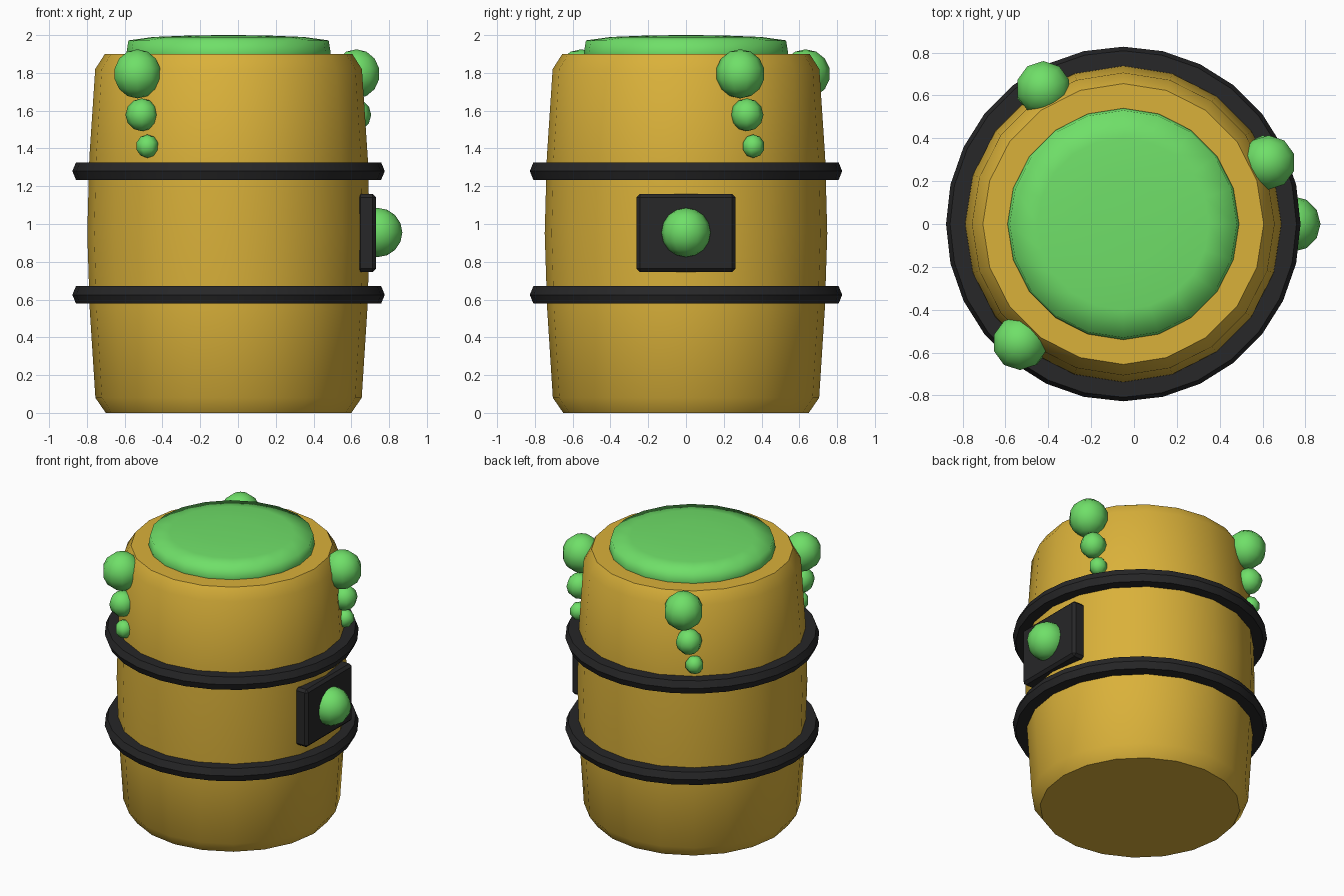
import bpy, bmesh, math

if "Cube" in bpy.data.objects:
    bpy.data.objects.remove(bpy.data.objects["Cube"])

CX = -0.05  # barrel axis sits slightly left of the origin


def material(name, rgb):
    m = bpy.data.materials.new(name)
    m.diffuse_color = (*rgb, 1)
    m.use_nodes = True
    m.node_tree.nodes["Principled BSDF"].inputs["Base Color"].default_value = m.diffuse_color
    return m


GOLD = material("golden_wood", (0.70, 0.44, 0.042))
BLACK = material("black_iron", (0.020, 0.020, 0.021))
GREEN = material("slime_green", (0.16, 0.74, 0.14))


def finish(name, bm, mat, angle=None):
    bmesh.ops.recalc_face_normals(bm, faces=bm.faces)
    me = bpy.data.meshes.new(name)
    bm.to_mesh(me)
    bm.free()
    me.materials.append(mat)
    ob = bpy.data.objects.new(name, me)
    bpy.context.collection.objects.link(ob)
    bpy.ops.object.select_all(action='DESELECT')
    ob.select_set(True)
    bpy.context.view_layer.objects.active = ob
    if angle is None:
        bpy.ops.object.shade_smooth()
    else:
        bpy.ops.object.shade_smooth_by_angle(angle=math.radians(angle))
    return ob


def lathe(name, profile, sides, mat, angle=None, closed=False):
    """Turn (radius, z) points round the barrel axis; ends capped or looped."""
    bm = bmesh.new()
    rings = []
    for r, z in profile:
        rings.append([bm.verts.new((CX + r * math.cos(math.tau * i / sides),
                                    r * math.sin(math.tau * i / sides), z))
                      for i in range(sides)])
    pairs = list(zip(rings, rings[1:]))
    if closed:
        pairs.append((rings[-1], rings[0]))
    for a, b in pairs:
        for i in range(sides):
            j = (i + 1) % sides
            bm.faces.new((a[i], a[j], b[j], b[i]))
    if not closed:
        bm.faces.new(rings[0])
        bm.faces.new(rings[-1])
    return finish(name, bm, mat, angle)


def blob(name, loc, r, u, v):
    bm = bmesh.new()
    bmesh.ops.create_uvsphere(bm, u_segments=u, v_segments=v, radius=r)
    bmesh.ops.translate(bm, verts=bm.verts, vec=loc)
    return finish(name, bm, GREEN, 50)


# Barrel body with bulging sides and chamfered ends
lathe("barrel_body", [(0.65, 0), (0.705, 0.08), (0.735, 0.55), (0.748, 0.95),
                      (0.737, 1.35), (0.706, 1.82), (0.655, 1.9)],
      20, GOLD, 40)

# Iron hoops with a pointed outer edge
for label, z in (("lower", 0.625), ("upper", 1.28)):
    lathe(label + "_hoop", [(0.70, z - 0.046), (0.808, z - 0.046), (0.827, z),
                            (0.808, z + 0.046), (0.70, z + 0.046)],
          28, BLACK, 30, closed=True)

# Slime filling the top, gently domed
lathe("slime_top", [(0.54, 1.86), (0.54, 1.91), (0.53, 1.972), (0.40, 1.99),
                    (0.20, 1.998), (0.03, 2.0)], 20, GREEN)

# Slime drips: three blobs shrinking downwards and drifting round the barrel
for n, a0 in enumerate((23, 120.5, 229)):
    for k, (r, z, rad, u, v) in enumerate(((0.13, 1.795, 0.735, 10, 7),
                                           (0.087, 1.578, 0.742, 8, 6),
                                           (0.062, 1.412, 0.742, 7, 5))):
        a = math.radians(a0 + 2.8 * k)
        blob(f"slime_drip_{n + 1}_{k + 1}",
             (CX + rad * math.cos(a), rad * math.sin(a), z), r, u, v)

# Badge plate on the right side
bm = bmesh.new()
bmesh.ops.create_cube(bm, size=1)
bmesh.ops.scale(bm, verts=bm.verts, vec=(0.10, 0.525, 0.413))
bmesh.ops.translate(bm, verts=bm.verts, vec=(0.681, 0, 0.952))
bmesh.ops.bevel(bm, geom=bm.edges[:], offset=0.018, segments=1, affect='EDGES')
finish("badge_plate", bm, BLACK, 30)

# Round slime knob on the plate
blob("badge_knob", (0.74, 0, 0.955), 0.13, 12, 8)
